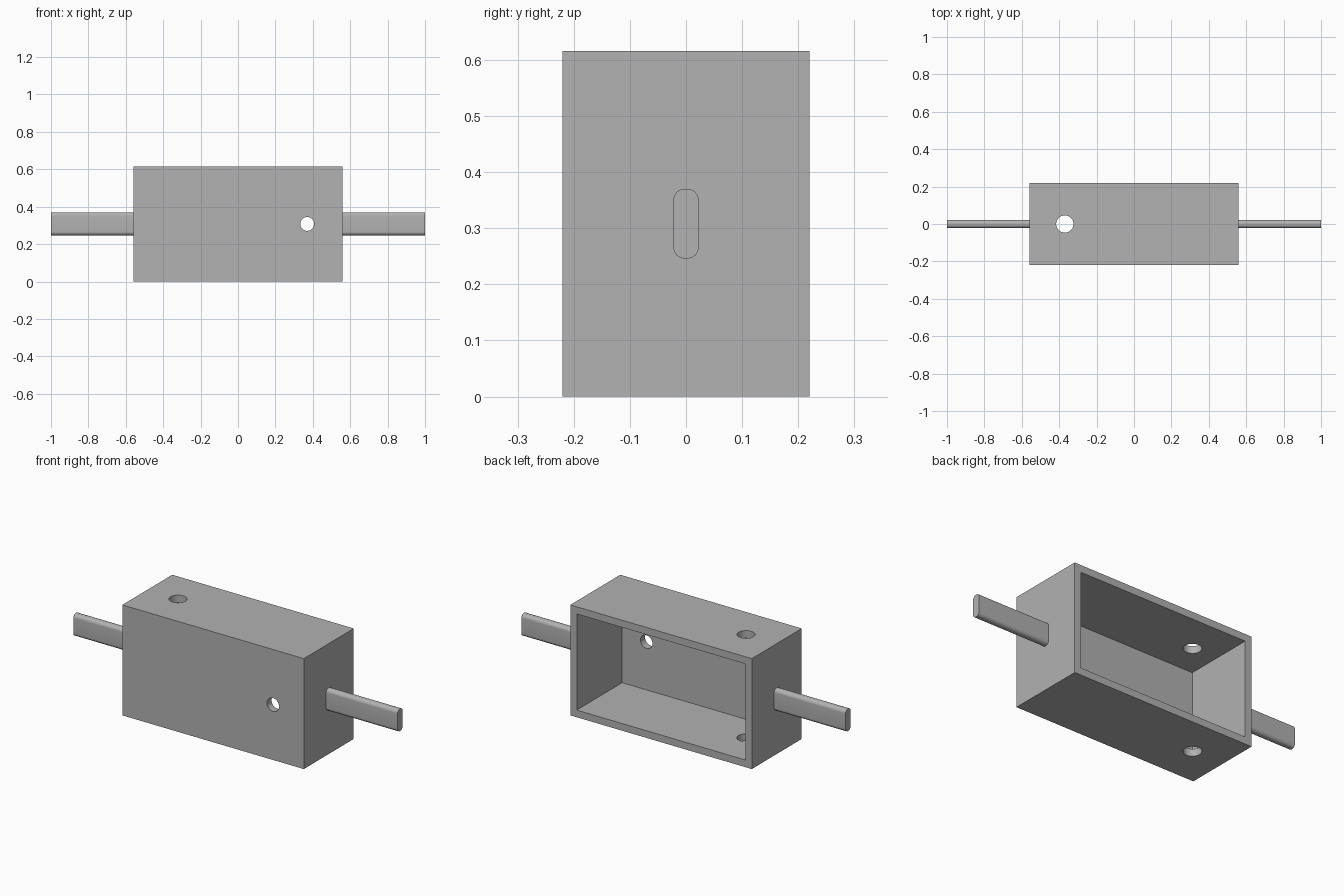
import bpy
import math
from mathutils import Vector

cube = bpy.data.objects.get("Cube")
if cube:
    bpy.data.objects.remove(cube, do_unlink=True)

LENGTH, DEPTH, HEIGHT, WALL = 1.12, 0.44, 0.616, 0.04
MID = HEIGHT / 2

grey = bpy.data.materials.new("plain grey")
grey.use_nodes = True
grey.diffuse_color = (0.445, 0.445, 0.445, 1)
grey.node_tree.nodes["Principled BSDF"].inputs["Base Color"].default_value = grey.diffuse_color


def block(name, size, location):
    bpy.ops.mesh.primitive_cube_add(size=1, location=location)
    obj = bpy.context.object
    obj.name = name
    obj.scale = size
    bpy.ops.object.transform_apply(location=False, rotation=False, scale=True)
    obj.data.materials.append(grey)
    return obj


def drill(name, radius, depth, location, rotation=(0, 0, 0)):
    bpy.ops.mesh.primitive_cylinder_add(vertices=48, radius=radius, depth=depth,
                                        location=location, rotation=rotation)
    obj = bpy.context.object
    obj.name = name
    obj.data.materials.append(grey)
    return obj


def apply_modifier(obj, name):
    bpy.ops.object.select_all(action="DESELECT")
    obj.select_set(True)
    bpy.context.view_layer.objects.active = obj
    bpy.ops.object.modifier_apply(modifier=name)


def cut(obj, cutter):
    mod = obj.modifiers.new("cut", "BOOLEAN")
    mod.operation, mod.solver, mod.object = "DIFFERENCE", "EXACT", cutter
    apply_modifier(obj, mod.name)
    bpy.data.objects.remove(cutter, do_unlink=True)


# Hollow housing, open at the back
housing = block("housing", (LENGTH, DEPTH, HEIGHT), (0, 0, MID))
cut(housing, block("cavity_cutter", (LENGTH - 2 * WALL, DEPTH, HEIGHT - 2 * WALL), (0, WALL, MID)))

# Vertical hole through top and bottom, small hole through the front wall
cut(housing, drill("vertical_drill", 0.046, 1, (-0.37, 0, MID)))
cut(housing, drill("front_drill", 0.037, 0.2, (0.37, -DEPTH / 2, MID), (math.pi / 2, 0, 0)))
bpy.ops.object.shade_smooth_by_angle(angle=math.radians(30))

# Flat bars with rounded long edges, one on each end
for side, label in ((1, "left"), (-1, "right")):
    inner, outer = LENGTH / 2 - WALL / 2, 1.0
    bar = block(label + "_bar", (outer - inner, 0.045, 0.124), (side * (inner + outer) / 2, 0, MID))
    weights = bar.data.attributes.new("bevel_weight_edge", "FLOAT", "EDGE")
    for edge in bar.data.edges:
        a, b = (Vector(bar.data.vertices[i].co) for i in edge.vertices)
        weights.data[edge.index].value = 1.0 if abs(a.x - b.x) > 0.1 else 0.0
    mod = bar.modifiers.new("round", "BEVEL")
    mod.limit_method, mod.width, mod.segments = "WEIGHT", 0.02, 8
    apply_modifier(bar, mod.name)
    bpy.ops.object.shade_smooth_by_angle(angle=math.radians(30))
